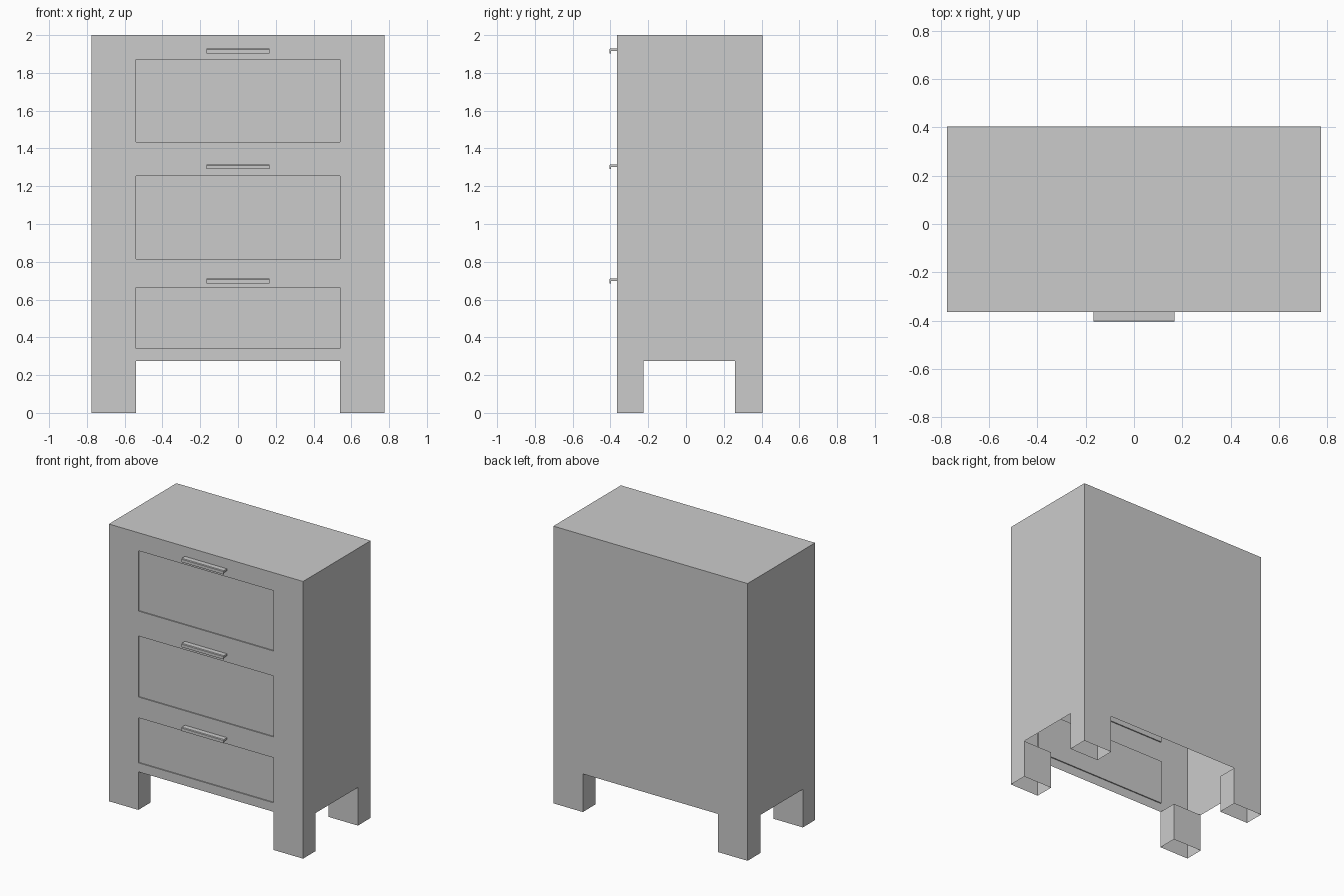
import bpy, bmesh

if "Cube" in bpy.data.objects:
    bpy.data.objects.remove(bpy.data.objects["Cube"])

HX, FRONT, BACK, TOP = 0.775, -0.365, 0.405, 2.0
LEG_X, LEG_H = 0.54, 0.275
LEG_Y = (-0.225, 0.26)
DRAWERS = [(0.34, 0.665), (0.815, 1.255), (1.435, 1.87)]
HANDLES = [0.685, 1.29, 1.903]
RECESS = 0.008


def finish(bm, name):
    mesh = bpy.data.meshes.new(name)
    bm.to_mesh(mesh)
    bm.free()
    obj = bpy.data.objects.new(name, mesh)
    bpy.context.collection.objects.link(obj)
    return obj


def grid(bm, us, vs, place, skip=lambda i, j: False):
    """Flat grid of quads; place maps (u, v) to a 3D point."""
    faces = {}
    for i in range(len(us) - 1):
        for j in range(len(vs) - 1):
            if skip(i, j):
                continue
            corners = [(us[i], vs[j]), (us[i + 1], vs[j]),
                       (us[i + 1], vs[j + 1]), (us[i], vs[j + 1])]
            faces[i, j] = bm.faces.new([bm.verts.new(place(*c)) for c in corners])
    return faces


# Cabinet shell: open underneath, legs cut out of the walls
bm = bmesh.new()
xs = [-HX, -LEG_X, LEG_X, HX]
ys = [FRONT, *LEG_Y, BACK]
zs = [0, LEG_H] + [z for d in DRAWERS for z in d] + [TOP]
gap = lambda i, j: i == 1 and j == 0
front = grid(bm, xs, zs, lambda u, v: (u, FRONT, v), gap)
grid(bm, xs, zs, lambda u, v: (u, BACK, v), gap)
for side in (-HX, HX):
    grid(bm, ys, zs, lambda u, v: (side, u, v), gap)
grid(bm, xs, ys, lambda u, v: (u, v, TOP))

# Inner walls of the four legs
for sx in (-1, 1):
    for y_out, y_in in ((FRONT, LEG_Y[0]), (BACK, LEG_Y[1])):
        grid(bm, [y_out, y_in], [0, LEG_H], lambda u, v: (sx * LEG_X, u, v))
        grid(bm, [sx * LEG_X, sx * HX], [0, LEG_H], lambda u, v: (u, y_in, v))
panels = [front[1, 2 + 2 * k] for k in range(len(DRAWERS))]
bmesh.ops.remove_doubles(bm, verts=bm.verts, dist=1e-4)
bmesh.ops.recalc_face_normals(bm, faces=bm.faces)

# Recessed drawer fronts
out = bmesh.ops.extrude_discrete_faces(bm, faces=panels)
for f in out["faces"]:
    bmesh.ops.translate(bm, verts=f.verts, vec=(0, RECESS, 0))
bmesh.ops.recalc_face_normals(bm, faces=bm.faces)
finish(bm, "cabinet_body")

# Drawer pulls: a ledge with a downturned, slightly rounded lip
profile = [(FRONT, 0.012), (-0.396, 0.012), (-0.398, 0.0), (-0.405, 0.0),
           (-0.405, 0.021), (-0.401, 0.026), (FRONT, 0.026)]
for k, z in enumerate(HANDLES):
    bm = bmesh.new()
    face = bm.faces.new([bm.verts.new((-0.168, y, z + dz)) for y, dz in profile])
    ext = bmesh.ops.extrude_face_region(bm, geom=[face], use_keep_orig=True)
    bmesh.ops.translate(bm, vec=(0.336, 0, 0),
                        verts=[g for g in ext["geom"] if isinstance(g, bmesh.types.BMVert)])
    bmesh.ops.recalc_face_normals(bm, faces=bm.faces)
    finish(bm, f"drawer_handle_{k + 1}")
